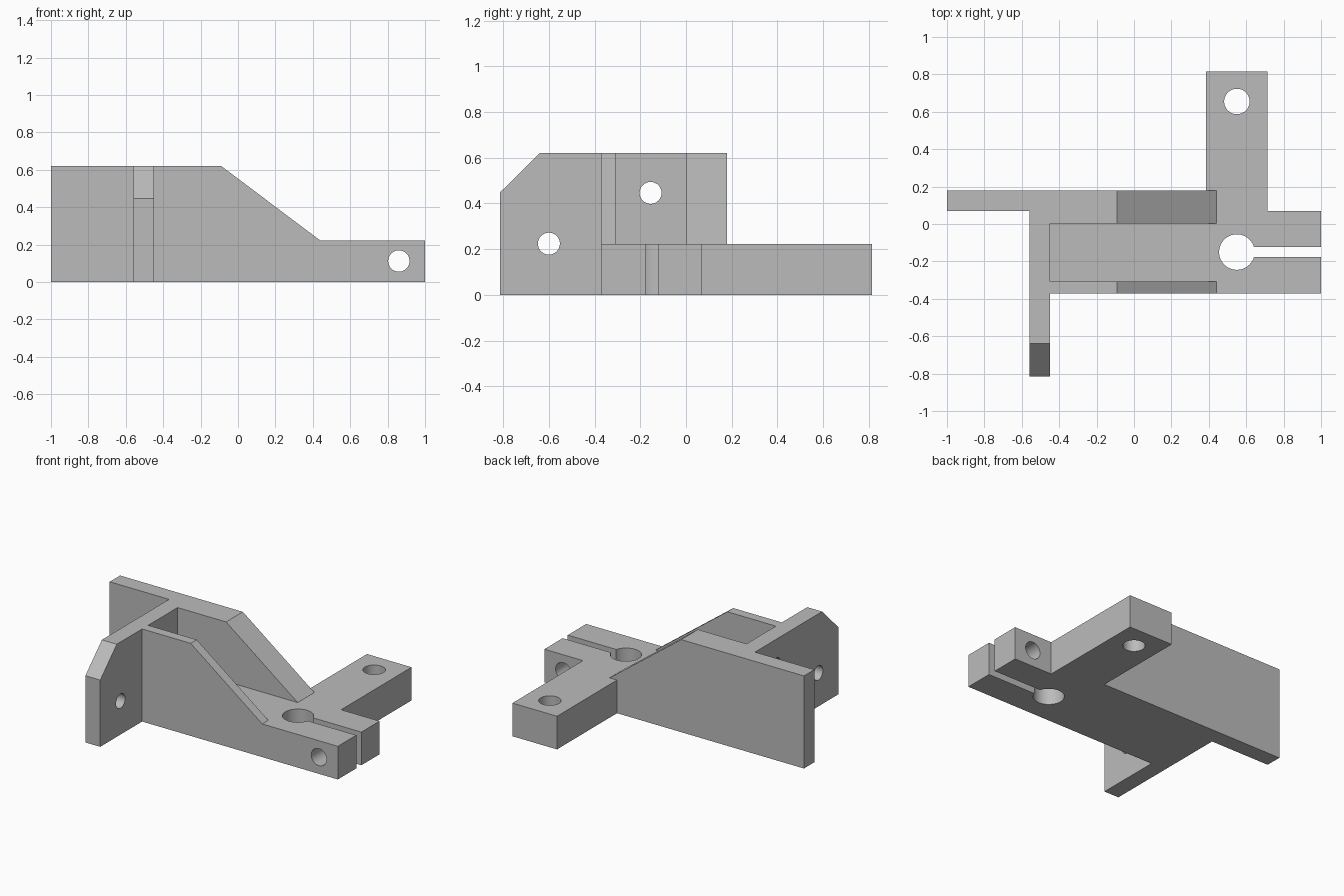
import bpy
import bmesh
import math
from mathutils import Vector

cube = bpy.data.objects.get("Cube")
if cube:
    bpy.data.objects.remove(cube, do_unlink=True)

metal = bpy.data.materials.new("plain grey")
metal.use_nodes = True
grey = (0.5, 0.5, 0.5, 1)
metal.diffuse_color = grey
metal.node_tree.nodes["Principled BSDF"].inputs["Base Color"].default_value = grey

TOP, FLOOR = 0.62, 0.222


def prism(name, outline, axis, lo, hi):
    """Extrude a 2D outline along an axis; the outline uses the other two axes in order."""
    def place(a, b, c):
        return Vector({"x": (c, a, b), "y": (a, c, b), "z": (a, b, c)}[axis])
    bm = bmesh.new()
    face = bm.faces.new([bm.verts.new(place(a, b, lo)) for a, b in outline])
    moved = bmesh.ops.extrude_face_region(bm, geom=[face])["geom"]
    verts = [v for v in moved if isinstance(v, bmesh.types.BMVert)]
    bmesh.ops.translate(bm, verts=verts, vec=place(0, 0, hi - lo))
    bmesh.ops.recalc_face_normals(bm, faces=bm.faces)
    mesh = bpy.data.meshes.new(name)
    bm.to_mesh(mesh)
    bm.free()
    mesh.materials.append(metal)
    obj = bpy.data.objects.new(name, mesh)
    bpy.context.collection.objects.link(obj)
    return obj


def rect(a0, a1, b0, b1):
    return [(a0, b0), (a1, b0), (a1, b1), (a0, b1)]


def circle(a, b, r, n=48):
    return [(a + r * math.cos(math.tau * i / n), b + r * math.sin(math.tau * i / n))
            for i in range(n)]


# Full-height plan: rear wall, cross plate, clamp block and side arm
plan = [(-1, 0.07), (-0.56, 0.07), (-0.56, -0.815), (-0.45, -0.815), (-0.45, -0.372),
        (1, -0.372), (1, 0.07), (0.715, 0.07), (0.715, 0.815), (0.385, 0.815),
        (0.385, 0.18), (-1, 0.18)]
bracket = prism("bracket", plan, "z", 0, TOP)

# Sloping walls down to the low base, arm top, channel and plate chamfer
cutters = [
    prism("slope_cutter", [(-0.09, TOP), (0.44, FLOOR), (1.2, FLOOR), (1.2, 0.9),
                           (-0.09, 0.9)], "y", -1, 1),
    prism("arm_top_cutter", rect(0.3, 0.8, 0.18, 1), "z", FLOOR, 1),
    prism("channel_cutter", rect(-0.45, 0.6, -0.308, 0.003), "z", FLOOR, 1),
    prism("chamfer_cutter", [(-0.64, TOP), (-0.815, 0.447), (-0.9, 0.447), (-0.9, 0.8),
                             (-0.64, 0.8)], "x", -0.8, -0.3),
    # Clamp bore and slot, then the bolt holes
    prism("bore_cutter", circle(0.55, -0.15, 0.095), "z", -0.2, 0.8),
    prism("slot_cutter", rect(0.58, 1.2, -0.177, -0.123), "z", -0.2, 0.8),
    prism("arm_hole_cutter", circle(0.55, 0.655, 0.068), "z", -0.2, 0.8),
    prism("clamp_hole_cutter", circle(0.86, 0.112, 0.057), "y", -0.6, 0.3),
    prism("lower_hole_cutter", circle(-0.6, 0.224, 0.048), "x", -0.8, -0.3),
    prism("upper_hole_cutter", circle(-0.155, 0.446, 0.048), "x", -0.8, -0.3),
]

bpy.ops.object.select_all(action="DESELECT")
bracket.select_set(True)
bpy.context.view_layer.objects.active = bracket
for cutter in cutters:
    mod = bracket.modifiers.new(cutter.name, "BOOLEAN")
    mod.operation = "DIFFERENCE"
    mod.solver = "EXACT"
    mod.object = cutter
    bpy.ops.object.modifier_apply(modifier=mod.name)
    bpy.data.objects.remove(cutter, do_unlink=True)

bpy.ops.object.shade_smooth_by_angle(angle=math.radians(30))
